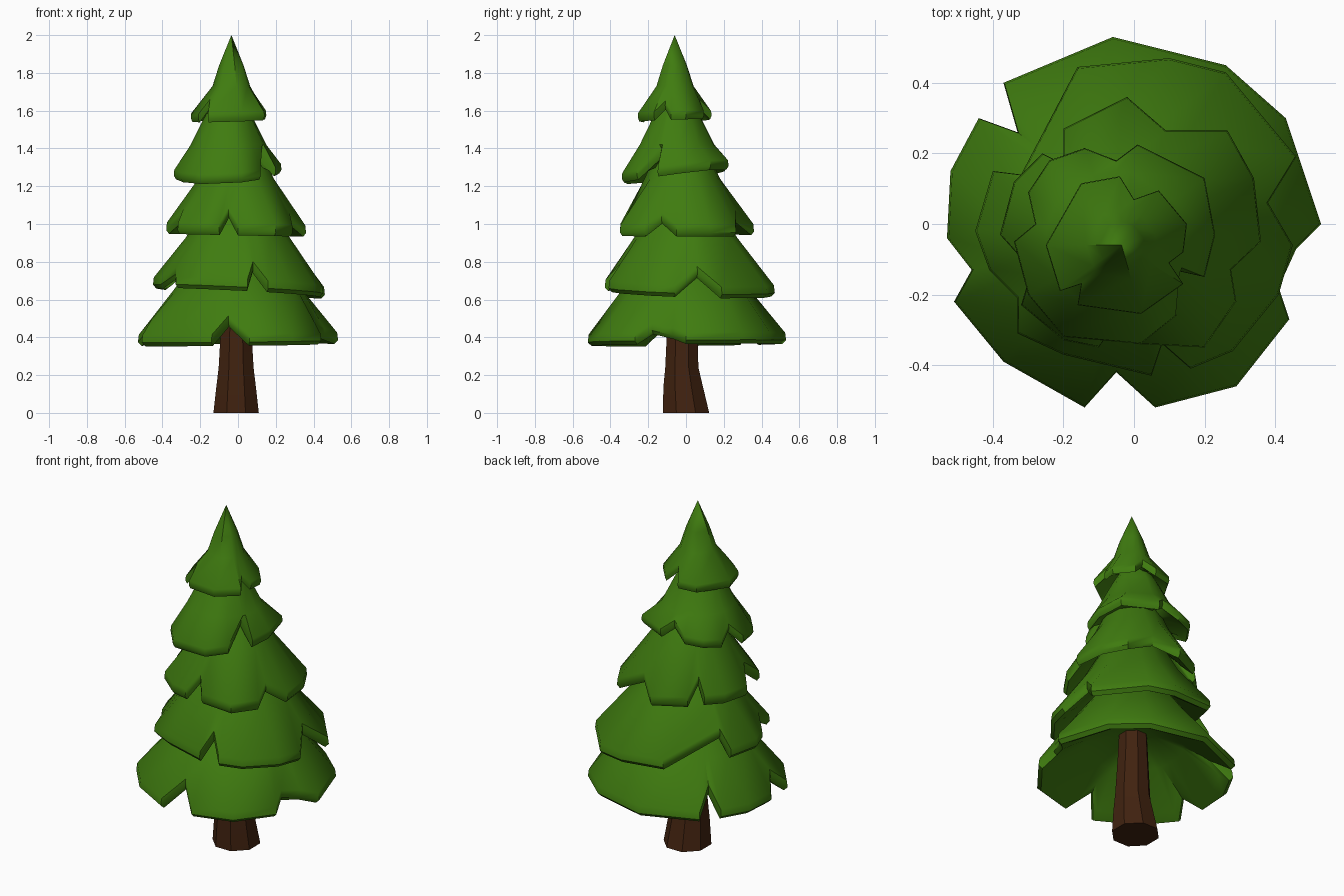
import bpy, bmesh, math
from mathutils import Vector

cube = bpy.data.objects.get("Cube")
if cube:
    bpy.data.objects.remove(cube, do_unlink=True)


def make_material(name, colour):
    mat = bpy.data.materials.new(name)
    mat.use_nodes = True
    mat.diffuse_color = colour
    bsdf = mat.node_tree.nodes["Principled BSDF"]
    bsdf.inputs["Base Color"].default_value = colour
    bsdf.inputs["Roughness"].default_value = 0.9
    return mat


GREEN = make_material("needle green", (0.05, 0.2, 0.005, 1))
BROWN = make_material("bark brown", (0.052, 0.016, 0.005, 1))


def loft(name, rings, material, angle):
    """Skin a stack of equal-length rings and close both ends."""
    bm = bmesh.new()
    loops = [[bm.verts.new(p) for p in ring] for ring in rings]
    count = len(loops[0])
    for low, high in zip(loops, loops[1:]):
        for i in range(count):
            j = (i + 1) % count
            bm.faces.new((low[i], low[j], high[j], high[i]))
    for loop in (loops[0], loops[-1]):
        bm.faces.new(loop)
    bmesh.ops.remove_doubles(bm, verts=bm.verts, dist=0.0005)
    bmesh.ops.recalc_face_normals(bm, faces=bm.faces)
    mesh = bpy.data.meshes.new(name)
    bm.to_mesh(mesh)
    bm.free()
    mesh.materials.append(material)
    obj = bpy.data.objects.new(name, mesh)
    bpy.context.collection.objects.link(obj)
    bpy.ops.object.select_all(action='DESELECT')
    obj.select_set(True)
    bpy.context.view_layer.objects.active = obj
    bpy.ops.object.shade_smooth_by_angle(angle=math.radians(angle))
    return obj


def notch_rise(before, point, after):
    """Inward corners of the outline are cut up into the skirt."""
    chord = after - before
    depth = chord.cross(point - before) / chord.length
    return min(0.1, 1.4 * max(0, depth))


def branch_tier(name, outline, centre, rim_z, tilt, shoulders, lip=0.06):
    """Hollow skirt of branches with a thick, notched rim."""
    mid = Vector(centre)
    pts = [Vector(p) for p in outline]
    count = len(pts)
    rise = [notch_rise(pts[i - 1], pts[i], pts[(i + 1) % count]) for i in range(count)]

    def rim(scale, lift):
        ring = []
        for p, up in zip(pts, rise):
            q = mid + (p - mid) * scale
            ring.append((q.x, q.y, rim_z + lift + up + tilt[0] * p.x + tilt[1] * p.y))
        return ring

    def circle(radius, z, c=mid):
        return [(*(c + (p - mid).normalized() * radius), z) for p in pts]

    r, z = shoulders[0]
    rings = [circle(r * 0.3, z - 0.03), circle(r * 0.75, z - 0.1),
             rim(0.86, 0.03), rim(0.96, 0), rim(1, 0.02), rim(0.99, lip)]
    rings += [circle(radius, height) for radius, height in shoulders]
    return loft(name, rings, GREEN, 42)


# Trunk: flared, slightly uneven eight-sided post
def trunk_ring(x, y, rx, ry, z):
    turns = [math.tau * (i + 0.5) / 8 for i in range(8)]
    return [(x + rx * math.cos(a), y + ry * math.sin(a), z) for a in turns]


loft("trunk", [trunk_ring(-0.01, 0, 0.13, 0.133, 0),
               trunk_ring(-0.01, -0.015, 0.113, 0.113, 0.14),
               trunk_ring(-0.01, -0.022, 0.1, 0.095, 0.24),
               trunk_ring(-0.01, -0.02, 0.085, 0.085, 0.48),
               trunk_ring(-0.01, -0.02, 0.07, 0.07, 0.8)], BROWN, 35)

# Branch tiers, bottom to top
branch_tier("bottom_branches",
            [(.53, 0), (.43, .3), (.26, .45), (-.06, .53), (-.37, .4), (-.33, .26),
             (-.44, .3), (-.52, .15), (-.53, -.04), (-.46, -.13), (-.51, -.22),
             (-.37, -.39), (-.14, -.52), (-.05, -.42), (.06, -.52), (.29, -.46),
             (.44, -.27), (.41, -.18), (.46, -.07)],
            (0, 0), 0.36, (0.01, 0.01), [(.35, .64), (.2, .84), (.08, .92)])

branch_tier("lower_branches",
            [(.46, .19), (.26, .43), (.1, .47), (-.16, .445), (-.32, .14), (-.4, .15),
             (-.45, -.02), (-.41, -.13), (-.33, -.21), (-.33, -.31), (-.2, -.37),
             (.05, -.43), (.08, -.34), (.16, -.41), (.28, -.36), (.41, -.2),
             (.45, -.06), (.38, .06)],
            (0, 0), 0.635, (-0.05, -0.03), [(.275, .93), (.17, 1.12), (.07, 1.2)])

branch_tier("middle_branches",
            [(.36, -.05), (.34, .13), (.265, .265), (.09, .265), (-.02, .36),
             (-.2, .27), (-.2, .17), (-.26, .2), (-.34, .12), (-.38, -.03),
             (-.29, -.13), (-.32, -.23), (-.2, -.33), (-.1, -.35), (-.05, -.28),
             (.0, -.34), (.2, -.35), (.29, -.22), (.275, -.13)],
            (-.01, -.02), 0.94, (-0.02, 0), [(.2, 1.24), (.12, 1.42), (.05, 1.5)])

branch_tier("upper_branches",
            [(.23, -.03), (.2, .13), (.01, .225), (-.05, .18), (-.14, .215),
             (-.24, .18), (-.3, .09), (-.28, .0), (-.34, -.05), (-.3, -.2),
             (-.2, -.32), (.02, -.34), (.12, -.26), (.11, -.13), (.2, -.15)],
            (-.05, -.05), 1.26, (0.05, 0.12), [(.2, 1.42), (.13, 1.56), (.04, 1.72)],
            lip=0.05)

branch_tier("treetop",
            [(.15, 0), (.07, .095), (.0, .07), (-.04, .135), (-.15, .115),
             (-.25, -.06), (-.21, -.19), (-.15, -.17), (-.16, -.23), (.02, -.255),
             (.14, -.17), (.1, -.11), (.14, -.08)],
            (-.035, -.06), 1.55, (0.03, 0.03), [(.1, 1.73), (.065, 1.84), (.0, 2)],
            lip=0.045)
